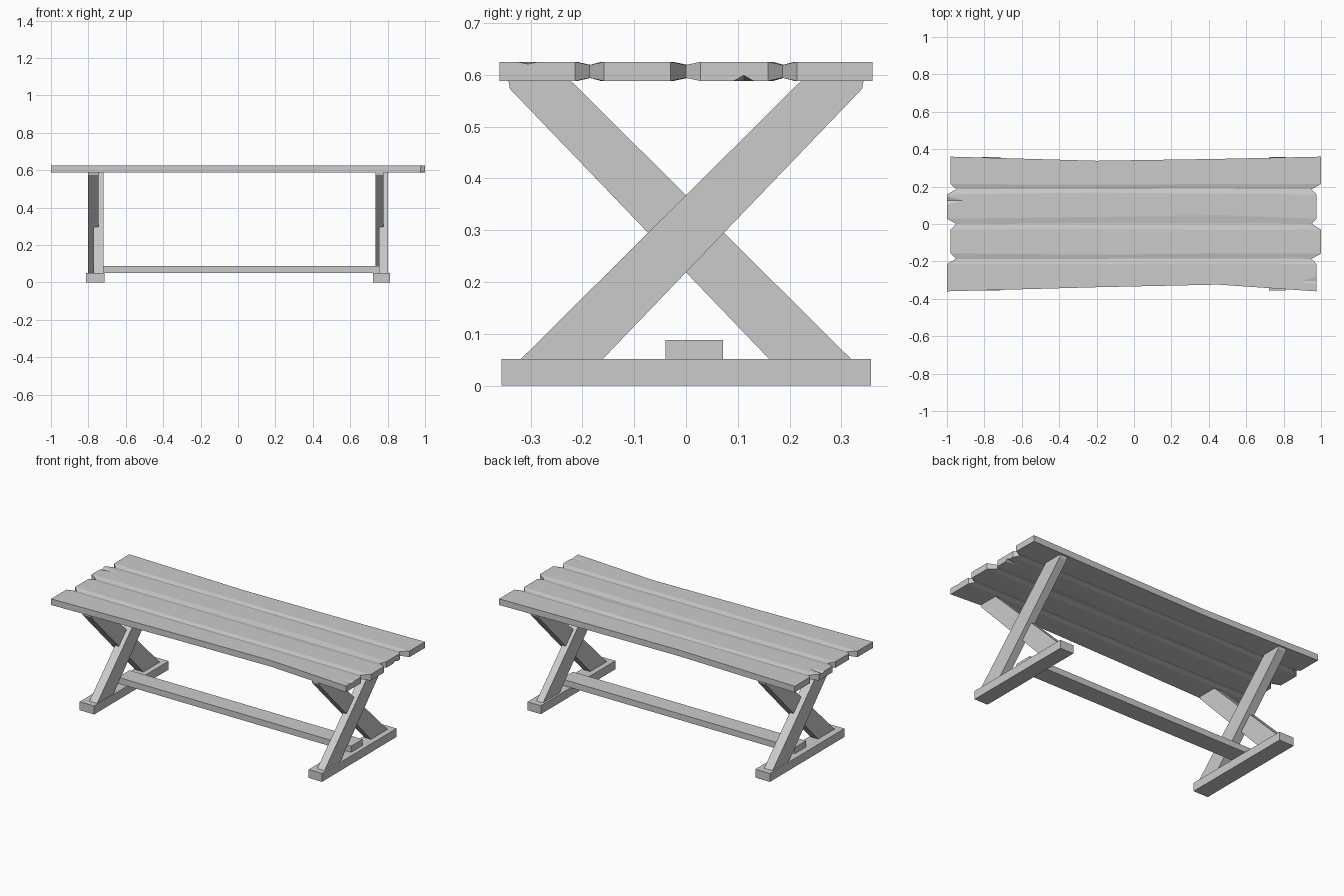
import bpy, bmesh

if "Cube" in bpy.data.objects:
    bpy.data.objects.remove(bpy.data.objects["Cube"])


def make_object(name, bm):
    bmesh.ops.recalc_face_normals(bm, faces=bm.faces)
    mesh = bpy.data.meshes.new(name)
    bm.to_mesh(mesh)
    bm.free()
    obj = bpy.data.objects.new(name, mesh)
    bpy.context.collection.objects.link(obj)
    return obj


def prism(name, profile, x0, x1):
    """Extrude a (y, z) profile along x."""
    bm = bmesh.new()
    face = bm.faces.new([bm.verts.new((x0, y, z)) for y, z in profile])
    new = bmesh.ops.extrude_face_region(bm, geom=[face])["geom"]
    bmesh.ops.translate(bm, vec=(x1 - x0, 0, 0),
                        verts=[v for v in new if isinstance(v, bmesh.types.BMVert)])
    return make_object(name, bm)


def bar(name, x0, x1, y0, y1, z0, z1):
    return prism(name, [(y0, z0), (y1, z0), (y1, z1), (y0, z1)], x0, x1)


# Tabletop: four planks joined by V grooves, ragged ends and warped long edges
Z0, Z1, DIP = 0.588, 0.625, 0.006
# per column: y, left end, right end, groove depth, y shift at the two inner stations
columns = [
    (-0.36, -1.00, 0.975, 0, 0.022, 0.036),
    (-0.214, -1.00, 0.975, 0, 0.0, 0.004),
    (-0.186, -0.95, 0.95, DIP, 0.0, 0.002),
    (-0.158, -0.98, 1.00, 0, -0.006, 0.0),
    (-0.03, -0.98, 1.00, 0, 0.005, -0.003),
    (0.0, -0.95, 0.95, DIP, 0.003, 0.004),
    (0.028, -1.00, 0.975, 0, 0.01, 0.02),
    (0.158, -1.00, 0.975, 0, 0.01, 0.004),
    (0.186, -0.95, 0.95, DIP, 0.002, 0.003),
    (0.214, -0.98, 1.00, 0, -0.004, 0.0),
    (0.36, -0.98, 1.00, 0, -0.022, -0.012),
]
bm = bmesh.new()
rings = []
for i in range(4):
    top, bottom = [], []
    for y, left, right, dip, s1, s2 in columns:
        x = (left, -0.2, 0.45, right)[i]
        yy = y + (0, s1, s2, 0)[i]
        top.append(bm.verts.new((x, yy, Z1 - dip)))
        bottom.append(bm.verts.new((x, yy, Z0 + dip)))
    rings.append((top, bottom))
n = len(columns)
for (t0, b0), (t1, b1) in zip(rings, rings[1:]):
    for j in range(n - 1):
        bm.faces.new((t0[j], t1[j], t1[j + 1], t0[j + 1]))
        bm.faces.new((b0[j], b0[j + 1], b1[j + 1], b1[j]))
    for j in (0, n - 1):
        bm.faces.new((t0[j], b0[j], b1[j], t1[j]))
for t, b in (rings[0], rings[-1]):
    for j in range(n - 1):
        bm.faces.new((t[j], t[j + 1], b[j + 1], b[j]))
tabletop = make_object("tabletop", bm)


# Chips broken out of the plank ends
def chip(name, x_end, x_tip, y0, y1, z_face, z_deep):
    bm = bmesh.new()
    ym = (y0 + y1) / 2
    out = z_face + (z_face - z_deep) * 0.5
    grow = 0.5
    xo = x_end + (x_end - x_tip) * 0.2
    xt = x_tip + (x_tip - x_end) * grow
    a = (y1 - y0) * 0.25
    pts = [(xo, y0 - a, out), (xo, y1 + a, out), (xo, ym, z_deep), (xt, ym, out)]
    v = [bm.verts.new(p) for p in pts]
    for f in ((0, 1, 2), (0, 1, 3), (1, 2, 3), (0, 2, 3)):
        bm.faces.new([v[k] for k in f])
    cutter = make_object(name, bm)
    cutter.hide_render = True
    cutter.display_type = 'WIRE'
    mod = tabletop.modifiers.new(name, 'BOOLEAN')
    mod.operation = 'DIFFERENCE'
    mod.solver = 'EXACT'
    mod.object = cutter


chip("chip_cutter_right_top", 0.975, 0.88, -0.33, -0.28, Z1, Z1 - 0.005)
chip("chip_cutter_right_bottom", 0.975, 0.90, 0.088, 0.135, Z0, Z0 + 0.013)
chip("chip_cutter_left_top", -1.0, -0.90, 0.10, 0.15, Z1, Z1 - 0.01)

# Crossed legs, half lapped, with a foot under each pair
leg = [(-0.32, 0.05), (-0.162, 0.05), (0.34, 0.573), (0.343, 0.59), (0.224, 0.59)]
crossed = [(-y, z) for y, z in leg]
for side, inner, outer, foot in (
        ("left", (-0.772, -0.72), (-0.803, -0.747), (-0.812, -0.714)),
        ("right", (0.754, 0.802), (0.734, 0.778), (0.722, 0.812))):
    prism(side + "_leg_rising_back", leg, *inner)
    prism(side + "_leg_rising_front", crossed, *outer)
    bar(side + "_foot", *foot, -0.356, 0.357, 0, 0.051)

# Long stretcher resting on both feet
bar("stretcher", -0.776, 0.785, -0.04, 0.071, 0.051, 0.088)
